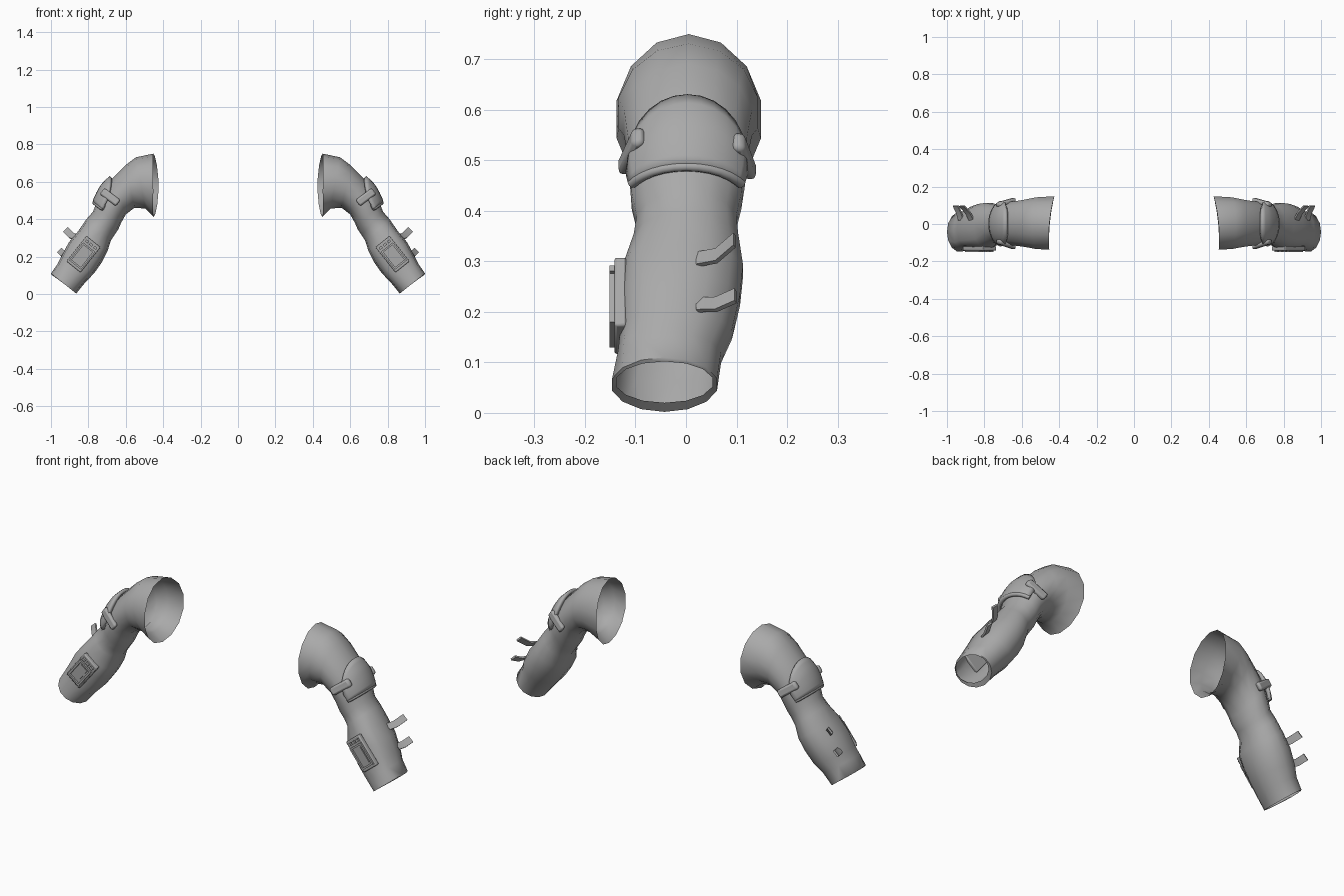
import bpy, bmesh, math
from mathutils import Vector

if "Cube" in bpy.data.objects:
    bpy.data.objects.remove(bpy.data.objects["Cube"])

grey = bpy.data.materials.new("cloth grey")
grey.diffuse_color = (0.4, 0.4, 0.4, 1)
grey.use_nodes = True
grey.node_tree.nodes["Principled BSDF"].inputs["Base Color"].default_value = grey.diffuse_color

# sleeve sections: outer x,z / inner x,z / front y, back y
SECTIONS = [
    (.452, .750, .450, .412, -.141, .152), (.545, .731, .495, .457, -.137, .146),
    (.600, .690, .555, .460, -.126, .134), (.665, .625, .600, .425, -.118, .124),
    (.715, .565, .625, .380, -.114, .120), (.757, .490, .640, .345, -.110, .112),
    (.775, .440, .660, .315, -.100, .102), (.810, .400, .680, .285, -.106, .106),
    (.855, .335, .698, .228, -.126, .116), (.905, .275, .726, .172, -.131, .110),
    (.945, .200, .768, .112, -.131, .094), (.965, .160, .818, .060, -.136, .072),
    (1.0, .110, .865, .002, -.149, .064), (.996, .102, .882, .020, -.140, .055),
]


def sleeve_point(t, angle, offset=0.0):
    """Point on the sleeve; t runs along sections, angle 0 faces outward, 90 faces back."""
    i = min(int(t), len(SECTIONS) - 2)
    f = t - i
    ox, oz, ix, iz, y0, y1 = [a + (b - a) * f for a, b in zip(SECTIONS[i], SECTIONS[i + 1])]
    outer, inner = Vector((ox, 0, oz)), Vector((ix, 0, iz))
    axis = (outer - inner) / 2
    c, s = math.cos(angle), math.sin(angle)
    if s < -.01 and 7.5 < t < 11.5:           # flatter front where the panel sits
        s = -abs(s) ** 0.55
        c = math.copysign(abs(c) ** 0.88, c)
    p = (outer + inner) / 2 + axis * c + axis.normalized() * offset * c
    p.y = (y0 + y1) / 2 + ((y1 - y0) / 2 + offset) * s
    p.x -= (0.014 * s + 0.012 * s * s) * max(0, 1 - t)   # slanted shoulder opening
    return p


def finish(name, bm, smooth=35, solid=0.0, bevel=0.0):
    """Make the object and mirror it to the other arm."""
    bmesh.ops.recalc_face_normals(bm, faces=bm.faces)
    me = bpy.data.meshes.new(name)
    bm.to_mesh(me)
    bm.free()
    me.materials.append(grey)
    ob = bpy.data.objects.new(name, me)
    bpy.context.collection.objects.link(ob)
    bpy.ops.object.select_all(action='DESELECT')
    ob.select_set(True)
    bpy.context.view_layer.objects.active = ob
    bpy.ops.object.shade_smooth_by_angle(angle=math.radians(smooth))
    if solid:
        m = ob.modifiers.new("thickness", 'SOLIDIFY')
        m.thickness, m.offset = solid, 0
    if bevel:
        m = ob.modifiers.new("rounding", 'BEVEL')
        m.width, m.segments = bevel, 2
    m = ob.modifiers.new("other arm", 'MIRROR')
    m.use_mirror_merge = False
    return ob


def grid(bm, rows, closed=False):
    """Skin a list of point rows with quads."""
    vs = [[bm.verts.new(p) for p in r] for r in rows]
    n = len(rows[0])
    for a, b in zip(vs, vs[1:]):
        for j in range(n if closed else n - 1):
            k = (j + 1) % n
            bm.faces.new((a[j], a[k], b[k], b[j]))
    return vs


# sleeve: open tube
bm = bmesh.new()
SIDES = 14
grid(bm, [[sleeve_point(t, 2 * math.pi * j / SIDES) for j in range(SIDES)]
          for t in range(len(SECTIONS))], closed=True)
finish("sleeve", bm, 60)

# elbow pad: domed shell wrapped over the outer side
PAD_HALF = math.radians(66)


def pad_bottom(u):
    return 5.27 - 0.32 * u * u


bm = bmesh.new()
rows = []
for r in range(7):
    row = []
    for j in range(13):
        u = -1 + j / 6
        top = 4.4 - 1.2 * math.sqrt(max(0, 1 - u * u))
        t = top + (pad_bottom(u) - top) * r / 6
        lift = (0.012 + 0.008 * math.sin(math.pi * r / 6)) * (1 - .45 * u * u)
        row.append(sleeve_point(t, u * PAD_HALF, lift))
    rows.append(row)
grid(bm, rows)
finish("elbow_pad", bm, 60, solid=0.018)

# rolled lower lip of the pad
bm = bmesh.new()
lip = [sleeve_point(pad_bottom(u) - .03, u * PAD_HALF, 0.013 - .006 * u * u)
       for u in (-1 + j / 6 for j in range(13))]
along = Vector((.5, 0, -.86))
rows = []
for j, p in enumerate(lip):
    side = (lip[min(j + 1, 12)] - lip[max(j - 1, 0)]).normalized()
    out = side.cross(along).normalized()
    rows.append([p + along * 0.010 * math.cos(a) + out * 0.010 * math.sin(a)
                 for a in (k * math.pi / 4 for k in range(8))])
vs = grid(bm, rows, closed=True)
bm.faces.new(vs[0])
bm.faces.new(vs[-1])
finish("pad_lip", bm, 60)


def box(name, centre, x_dir, size, bevel=0.0, tilt=0.0):
    """Box whose length follows x_dir in the front plane; size = length, depth, width."""
    bm = bmesh.new()
    bmesh.ops.create_cube(bm, size=1)
    x = Vector((x_dir[0], 0, x_dir[1])).normalized()
    z = Vector((-x.z, 0, x.x))
    for v in bm.verts:
        c = v.co.copy()
        v.co = (Vector(centre) + x * c.x * size[0] + z * c.z * size[2]
                + Vector((0, c.y * size[1] + c.x * tilt, 0)))
    return finish(name, bm, 30, bevel=bevel)


# strap tabs at both sides of the pad
for label, y, z, tilt in (("front", -.108, .518, .030), ("back", .115, .508, -.025)):
    box(label + "_strap_tab", (.684, y, z), (.8, .6), (.108, .026, .042), .010, tilt)

# forearm control panel: body, raised frame and small keys
D = Vector((.62, 0, -.78))
W = Vector((.78, 0, .62))
C = Vector((.826, 0, .212))


def panel_part(name, along, across, y, size, bevel=0.0):
    p = C + D * along + W * across
    box(name, (p.x, y, p.z), (D.x, D.z), size, bevel)


panel_part("panel_body", 0, 0, -.130, (.172, .024, .096), .005)
for s in (-1, 1):
    panel_part("panel_frame_side", .012, s * .036, -.145, (.122, .012, .010))
    panel_part("panel_frame_end", .012 + s * .056, 0, -.145, (.010, .012, .066))
panel_part("panel_screen", .012, 0, -.143, (.085, .008, .044))
for k in range(3):
    panel_part("panel_key", -.066, -.028 + k * .028, -.145, (.014, .012, .018))

# two bent fins on the back of the forearm
FINS = {"upper_fin": [(.868, .022, .304), (.888, .06, .311), (.920, .096, .342)],
        "lower_fin": [(.924, .022, .214), (.936, .06, .215), (.953, .098, .232)]}
for name, path in FINS.items():
    bm = bmesh.new()
    w, h = Vector((.013, 0, -.012)), Vector((.003, -.002, .003))
    vs = grid(bm, [[Vector(p) + w + h, Vector(p) - w + h, Vector(p) - w - h, Vector(p) + w - h]
                   for p in path], closed=True)
    bm.faces.new(vs[0])
    bm.faces.new(vs[-1])
    finish(name, bm, 30)
